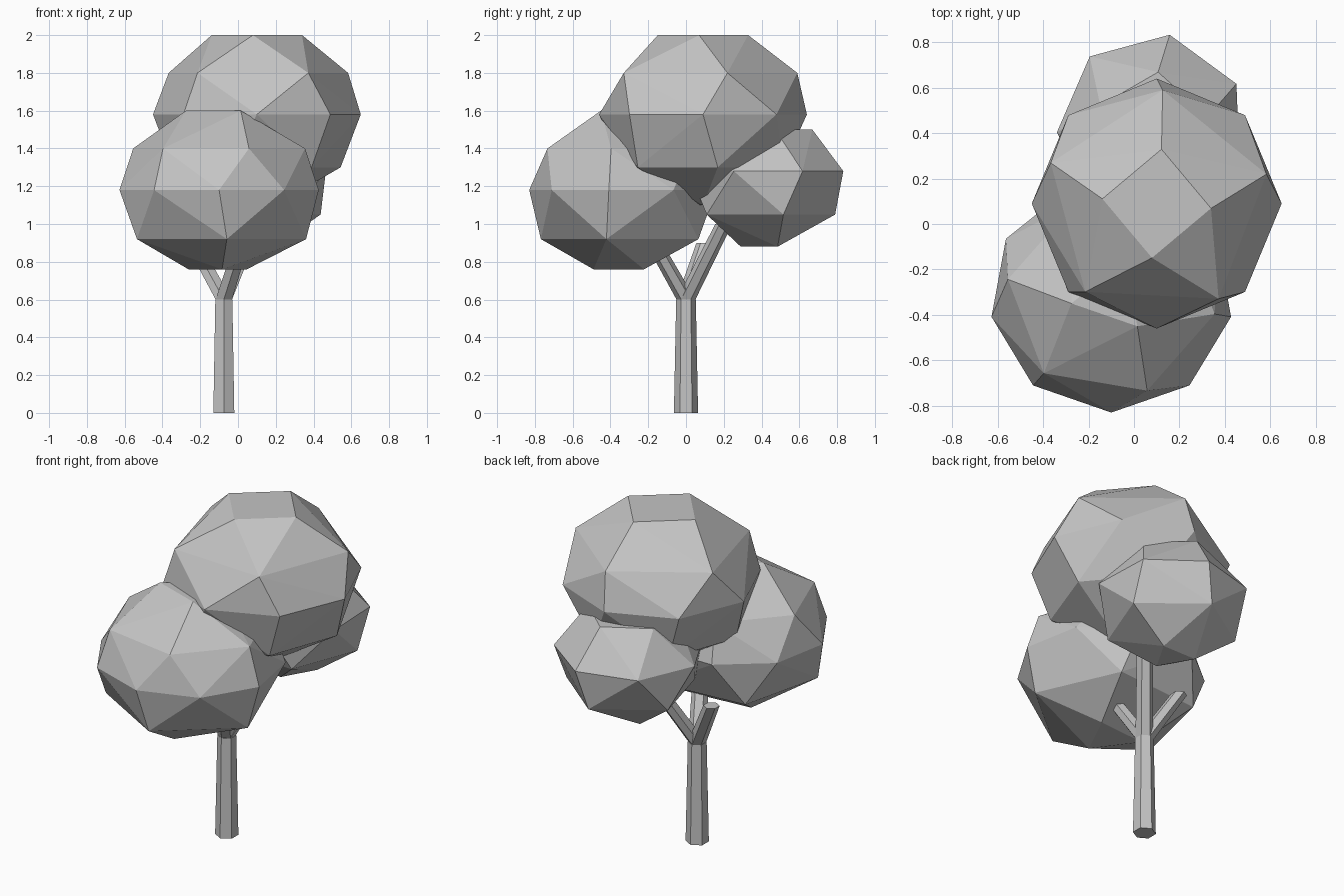
import bpy
import bmesh
from math import cos, sin, tau, radians
from mathutils import Vector

cube = bpy.data.objects.get("Cube")
if cube:
    bpy.data.objects.remove(cube, do_unlink=True)

# One flat grey for the whole tree
grey = bpy.data.materials.new("plain grey")
grey.use_nodes = True
color = (0.55, 0.55, 0.55, 1.0)
grey.diffuse_color = color
grey.node_tree.nodes["Principled BSDF"].inputs["Base Color"].default_value = color


def finish(name, bm):
    """Turn a bmesh into a flat shaded object."""
    bmesh.ops.recalc_face_normals(bm, faces=bm.faces)
    mesh = bpy.data.meshes.new(name)
    bm.to_mesh(mesh)
    bm.free()
    mesh.materials.append(grey)
    obj = bpy.data.objects.new(name, mesh)
    bpy.context.collection.objects.link(obj)
    return obj


def leaf_clump(name, center_x, center_y, widen, rings):
    """Coarse boulder wrapped around level rings (height, radius, corners, turn)."""
    bm = bmesh.new()
    for height, radius, corners, turn in rings:
        for i in range(corners):
            angle = radians(turn) + tau * i / corners
            bm.verts.new((center_x + widen * radius * cos(angle),
                          center_y + radius * sin(angle), height))
    bmesh.ops.convex_hull(bm, input=bm.verts)
    loose = [v for v in bm.verts if not v.link_faces]
    bmesh.ops.delete(bm, geom=loose, context='VERTS')
    return finish(name, bm)


def limb(name, start, end, r_start, r_end, sides=6):
    """Tapered prism between two points, with level end rings."""
    bm = bmesh.new()
    start, end = Vector(start), Vector(end)
    bmesh.ops.create_cone(bm, cap_ends=True, segments=sides,
                          radius1=r_start, radius2=r_end, depth=1)
    for v in bm.verts:
        base = start if v.co.z < 0 else end
        v.co = base + Vector((v.co.x, v.co.y, 0))
    return finish(name, bm)


# Trunk and its three forking branches
foot = Vector((-0.075, 0, 0))
fork = foot + Vector((0, 0, 0.6))
limb("trunk", foot, fork, 0.064, 0.052)
branch_tips = {
    "back_branch": (0.09, 0.2, 1),
    "front_branch": (0.02, -0.17, 0.9),
    "side_branch": (-0.24, 0.1, 0.9),
}
for name, tip in branch_tips.items():
    limb(name, fork, tip, 0.05, 0.045)

# Foliage clumps, each from crown through shoulder and waist to underside
leaf_clump("top_foliage", 0.1, 0.09, 1, [
    (2, 0.24, 4, -5),
    (1.8, 0.5, 5, 15),
    (1.58, 0.55, 8, 0),
    (1.3, 0.45, 6, 10),
    (1.1, 0.1, 3, 0),
])
leaf_clump("front_foliage", -0.1, -0.32, 1.05, [
    (1.6, 0.17, 3, -50),
    (1.4, 0.44, 6, -10),
    (1.18, 0.51, 9, -10),
    (0.92, 0.45, 5, -13),
    (0.76, 0.17, 3, 35),
])
leaf_clump("back_foliage", 0.08, 0.42, 1, [
    (1.5, 0.25, 5, 12),
    (1.28, 0.42, 7, 28),
    (1.05, 0.37, 5, 15),
    (0.88, 0.13, 3, 30),
])
